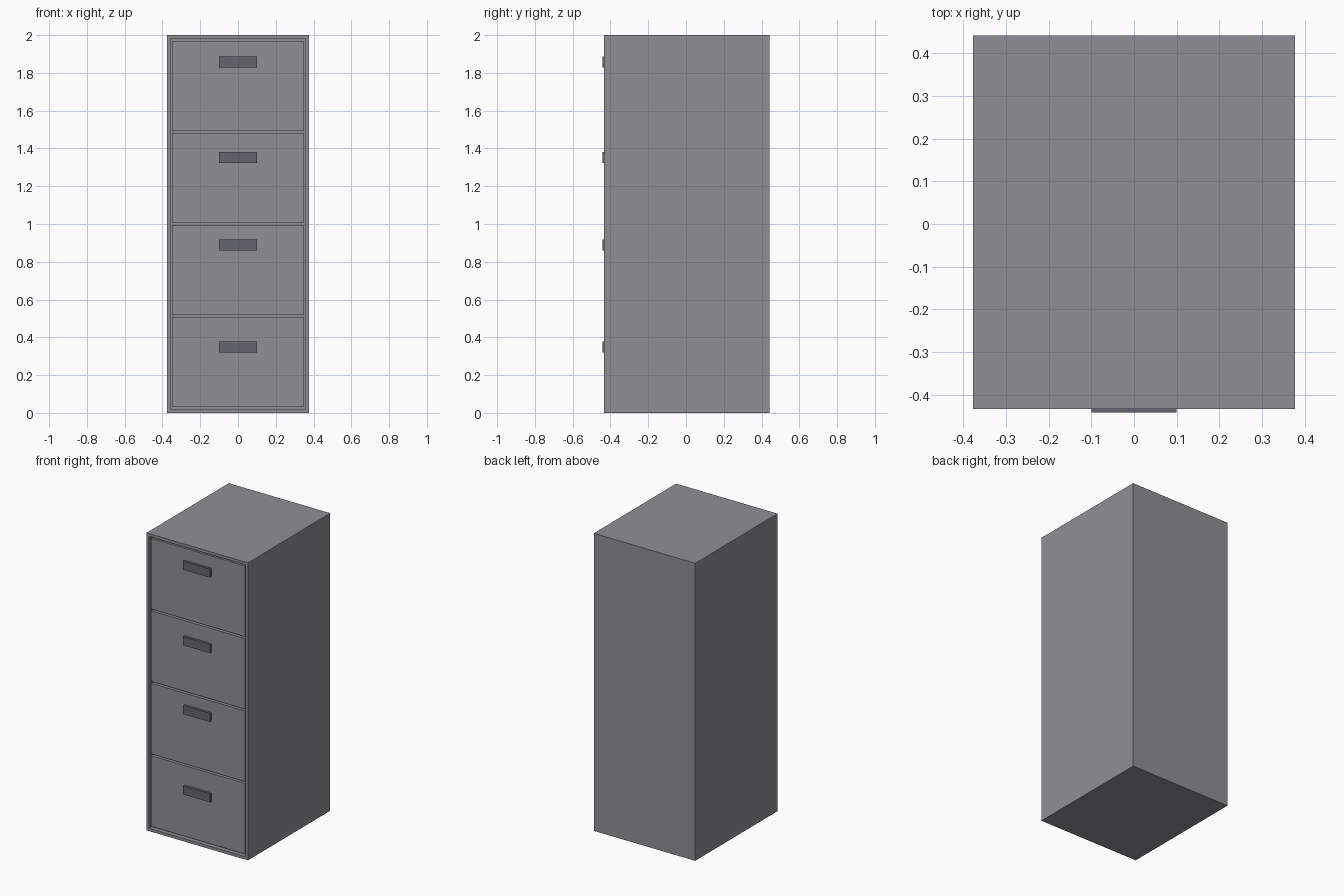
import bpy, bmesh
from mathutils import Vector

if "Cube" in bpy.data.objects:
    bpy.data.objects.remove(bpy.data.objects["Cube"])


def material(name, rgb):
    m = bpy.data.materials.new(name)
    m.diffuse_color = (*rgb, 1.0)
    m.use_nodes = True
    m.node_tree.nodes["Principled BSDF"].inputs["Base Color"].default_value = m.diffuse_color
    return m


GREY = material("grey metal", (0.27, 0.28, 0.295))
DARK = material("dark grey handle", (0.122, 0.133, 0.155))


def box(name, lo, hi, mat):
    """Axis-aligned box between two corners."""
    lo, hi = Vector(lo), Vector(hi)
    bm = bmesh.new()
    bmesh.ops.create_cube(bm, size=1)
    for v in bm.verts:
        v.co = Vector([(lo[i] + hi[i]) / 2 + v.co[i] * (hi[i] - lo[i]) for i in range(3)])
    mesh = bpy.data.meshes.new(name)
    bm.to_mesh(mesh)
    bm.free()
    mesh.materials.append(mat)
    obj = bpy.data.objects.new(name, mesh)
    bpy.context.collection.objects.link(obj)
    return obj


W, FRONT, BACK = 0.377, -0.433, 0.441
RECESS = 0.03          # depth of the opening behind the front rim
DRAWER_FRONT = FRONT + 0.008

# Cabinet shell: a box whose front face is inset to a rim and pushed in
cabinet = box("cabinet", (-W, FRONT, 0), (W, BACK, 2), GREY)
bm = bmesh.new()
bm.from_mesh(cabinet.data)
bm.normal_update()
front = min(bm.faces, key=lambda f: f.normal.y)
bmesh.ops.inset_region(bm, faces=[front], thickness=0.019, use_even_offset=True)
opening = bmesh.ops.extrude_discrete_faces(bm, faces=[front])["faces"][0]
for v in opening.verts:
    v.co.y += RECESS
bm.to_mesh(cabinet.data)
bm.free()

# Drawer fronts with their handles, bottom to top
HEIGHT, GAP = 0.475, 0.012
for i, handle_z in enumerate((0.348, 0.888, 1.351, 1.858)):
    z = 0.032 + i * (HEIGHT + GAP)
    box(f"drawer_front_{i + 1}", (-0.349, DRAWER_FRONT, z),
        (0.349, FRONT + RECESS, z + HEIGHT), GREY)
    box(f"handle_{i + 1}", (-0.1, -0.441, handle_z - 0.029),
        (0.1, DRAWER_FRONT, handle_z + 0.029), DARK)
